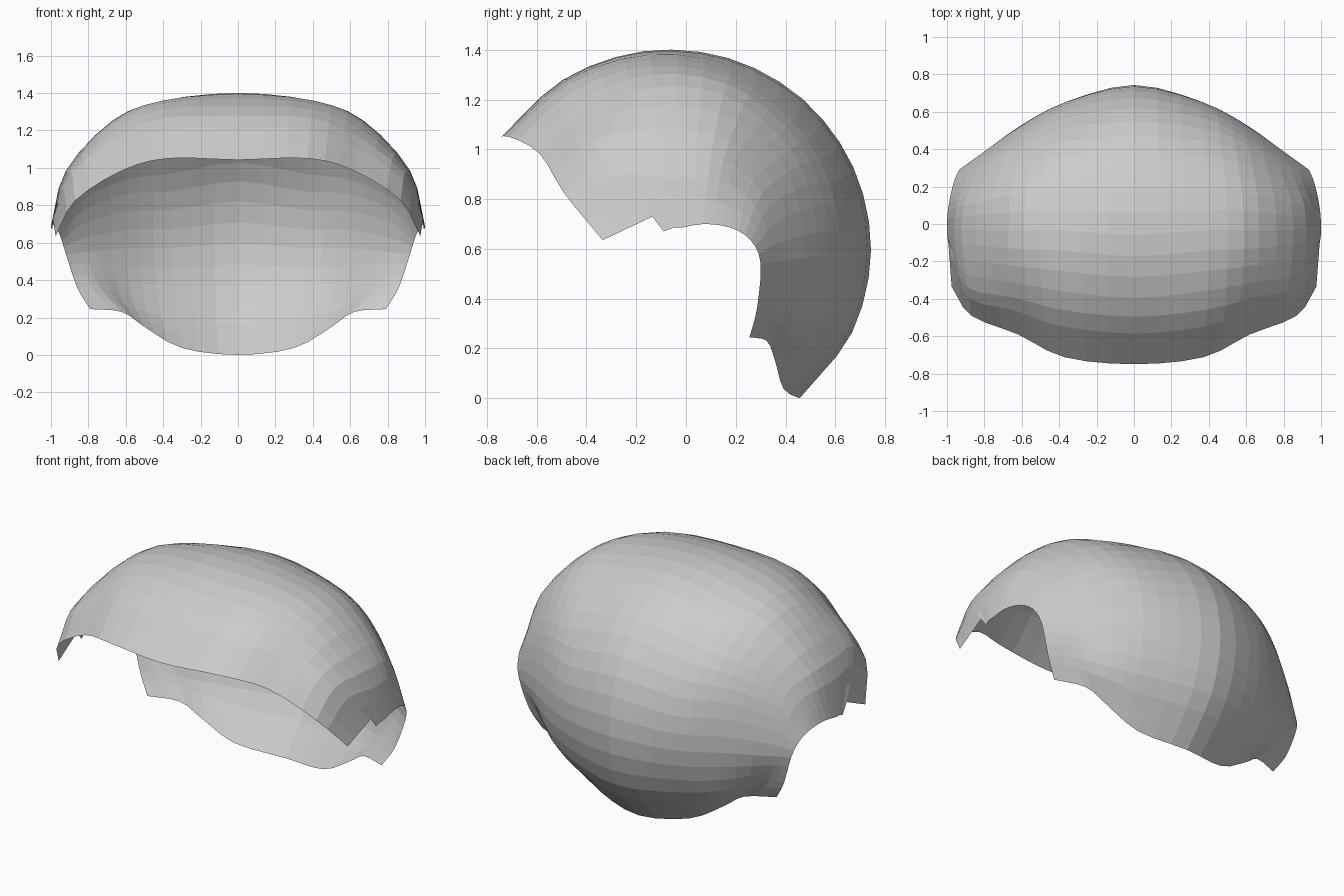
import bpy, bmesh
from math import radians, sin, cos
from mathutils import Vector

if "Cube" in bpy.data.objects:
    bpy.data.objects.remove(bpy.data.objects["Cube"])

# Outer flank, side shoulder and rim of each cross-section, front to lower back
FLANKS = [
    [(.62, -.59, .985), (.87, -.49, .825), (.975, -.335, .635)],
    [(.65, -.39, 1.16), (.89, -.34, .97), (.99, -.135, .73)],
    [(.67, -.13, 1.25), (.92, -.1, .985), (1, -.05, .685)],
    [(.66, .15, 1.22), (.91, .1, .97), (.995, .07, .7)],
    [(.62, .37, 1.06), (.86, .23, .91), (.975, .18, .685)],
    [(.6, .49, .86), (.83, .335, .77), (.95, .26, .635)],
    [(.6, .53, .57), (.81, .38, .55), (.92, .3, .54)],
    [(.57, .475, .31), (.74, .345, .365), (.86, .285, .36)],
    [(.5, .358, .15), (.62, .325, .23), (.79, .255, .245)],
]


def arc_point(x, t, inset):
    """Point on the round centre profile, t from 0 (front) to 1 (lower back)."""
    a = radians(147 - 196 * t)
    r = .805 + .017 * ((1 - t) ** 8 - t ** 8) - inset if 0 <= t <= 1 else .788 - inset
    return (x, -.06 + r * cos(a), .595 + r * sin(a))


def spline(points, steps, start=None):
    """Smooth curve passing through all the points."""
    p = [Vector(q) for q in points]
    p = [start or 2 * p[0] - p[1]] + p + [2 * p[-1] - p[-2]]
    out = []
    for i in range(1, len(p) - 2):
        a, b, c, d = p[i - 1:i + 3]
        for k in range(steps):
            t = k / steps
            out.append(.5 * (2 * b + (c - a) * t + (2 * a - 5 * b + 4 * c - d) * t ** 2
                             + (3 * b - a - 3 * c + d) * t ** 3))
    return out + [p[-2]]


# Half cross-sections, each symmetric about the centre plane
rows = []
for i, flank in enumerate(FLANKS):
    t = i / 8
    inset = .025 + .2 * t ** 2 - .155 * t ** 4
    near = arc_point(flank[0][0] * .6, t + .01, inset)
    mirrored = Vector((-near[0], near[1], near[2]))
    rows.append(spline([arc_point(0, t, 0), near] + flank, 3, mirrored))
columns = [spline(c, 3) for c in zip(*rows)]

# Straight edges and small jagged step in the side rim
rim = columns[-1]
for k in (1, 2):
    rim[k] = rim[0].lerp(rim[3], k / 3)
rim[4].y, rim[4].z = -.09, .67
rim[5].y, rim[5].z = -.07, .678

# Loft the half shell
bm = bmesh.new()
grid = [[bm.verts.new(v) for v in col] for col in columns]
for a, b in zip(grid, grid[1:]):
    for i in range(len(a) - 1):
        bm.faces.new((a[i], b[i], b[i + 1], a[i + 1]))

# Mirror to the other side and point the normals outwards
bmesh.ops.mirror(bm, geom=bm.verts[:] + bm.edges[:] + bm.faces[:], axis='X', merge_dist=.0005)
bmesh.ops.recalc_face_normals(bm, faces=bm.faces[:])
if max(bm.faces, key=lambda f: f.calc_center_median().z).normal.z < 0:
    bmesh.ops.reverse_faces(bm, faces=bm.faces[:])

mesh = bpy.data.meshes.new("curved_shell")
bm.to_mesh(mesh)
bm.free()
shell = bpy.data.objects.new("curved_shell", mesh)
bpy.context.collection.objects.link(shell)
